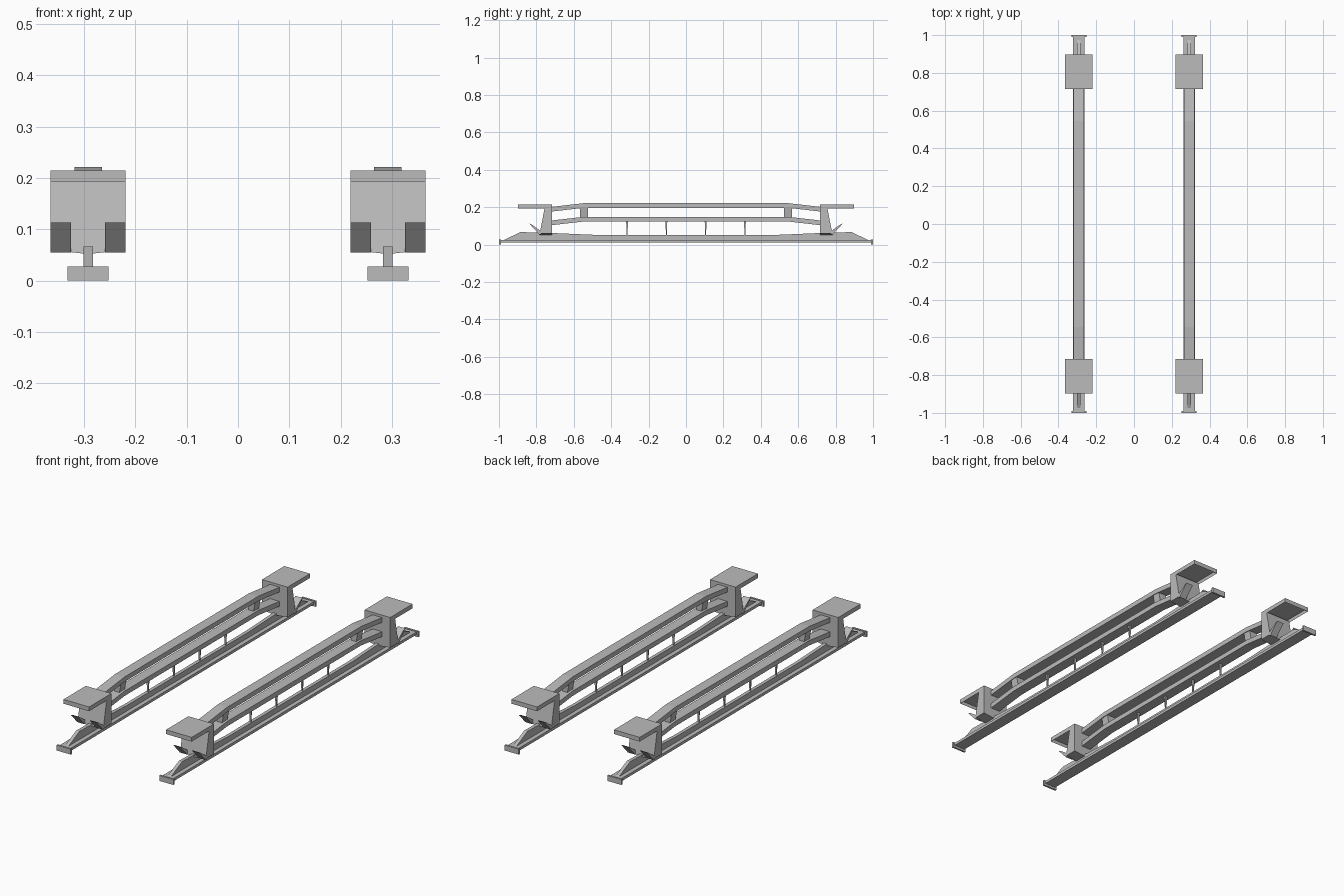
import bpy, bmesh
from mathutils import Vector

cube = bpy.data.objects.get("Cube")
if cube:
    bpy.data.objects.remove(cube, do_unlink=True)

grey = bpy.data.materials.new("light_grey")
grey.use_nodes = True
colour = (0.5, 0.5, 0.5, 1)
grey.diffuse_color = colour
grey.node_tree.nodes["Principled BSDF"].inputs["Base Color"].default_value = colour

TRACK = 0.292  # distance of each rail assembly from the centre line


def finish(name, bm):
    bmesh.ops.recalc_face_normals(bm, faces=bm.faces[:])
    mesh = bpy.data.meshes.new(name)
    bm.to_mesh(mesh)
    bm.free()
    mesh.materials.append(grey)
    obj = bpy.data.objects.new(name, mesh)
    bpy.context.collection.objects.link(obj)
    return obj


def prism(name, profile, x0, x1, side, end=1):
    """Extrude a (y, z) profile from x0 to x1, placed on one side and end."""
    bm = bmesh.new()
    face = bm.faces.new([bm.verts.new((side * TRACK + x0, y * end, z)) for y, z in profile])
    ext = bmesh.ops.extrude_face_region(bm, geom=[face])
    moved = [v for v in ext["geom"] if isinstance(v, bmesh.types.BMVert)]
    bmesh.ops.translate(bm, verts=moved, vec=(x1 - x0, 0, 0))
    return finish(name, bm)


def tapered_block(name, centre, top, bottom):
    """Box with separate (x, y) half sizes at top and bottom."""
    x, y, z0, z1 = centre
    bm = bmesh.new()
    bmesh.ops.create_cube(bm, size=2)
    for v in bm.verts:
        half = top if v.co.z > 0 else bottom
        v.co = Vector((x + v.co.x * half[0], y + v.co.y * half[1], z1 if v.co.z > 0 else z0))
    return finish(name, bm)


def mirrored(half):
    """Complete a symmetric outline from its +y half."""
    return half + [(-y, z) for y, z in reversed(half)]


def platform(side, end):
    """Slab with a shallow recess underneath."""
    bm = bmesh.new()
    bmesh.ops.create_cube(bm, size=1)
    for v in bm.verts:
        v.co = Vector((side * TRACK + v.co.x * 0.146, end * 0.807 + v.co.y * 0.182,
                       0.204 + v.co.z * 0.022))
    bm.faces.ensure_lookup_table()
    under = min(bm.faces, key=lambda f: f.calc_center_median().z)
    bmesh.ops.inset_region(bm, faces=[under], thickness=0.005)
    bmesh.ops.translate(bm, verts=under.verts[:], vec=(0, 0, 0.016))
    finish("platform", bm)


def column(side, end):
    """Wedge-shaped upright with a shallow keel along its bottom."""
    half = 0.073
    bm = bmesh.new()
    outline = [(-half, 0.2), (-half, 0.06), (-0.01, 0.053), (0.01, 0.053), (half, 0.06), (half, 0.2)]
    rows = []
    for outer in (False, True):
        row = []
        for x, z in outline:
            y = (0.755 if z > 0.1 else 0.782) if outer else 0.716
            row.append(bm.verts.new((side * TRACK + x, end * y, z)))
        rows.append(row)
        bm.faces.new(row)
    for i in range(len(outline)):
        j = (i + 1) % len(outline)
        bm.faces.new((rows[0][i], rows[0][j], rows[1][j], rows[1][i]))
    finish("column", bm)


for side in (-1, 1):
    # Long ground rail with a raised web
    prism("rail_flange", mirrored([(0.992, 0.011), (0.992, 0.025)]), -0.031, 0.031, side)
    prism("rail_web", mirrored([(0.985, 0.02), (0.885, 0.067), (0.78, 0.065), (0.5, 0.053)]),
          -0.009, 0.009, side)

    # Two bent beams carried between the columns
    for name, top in (("upper_beam", 0.222), ("lower_beam", 0.149)):
        low = top - 0.025
        outline = [(-0.72, top - 0.02), (-0.545, top), (0.545, top), (0.72, top - 0.02),
                   (0.72, low - 0.02), (0.545, low), (-0.545, low), (-0.72, low - 0.02)]
        prism(name, outline, -0.027, 0.027, side)

    # Slim posts between rail and lower beam
    for y in (-0.315, -0.105, 0.105, 0.315):
        tapered_block("post", (side * TRACK, y, 0.05, 0.126), (0.006, 0.005), (0.003, 0.002))

    for end in (-1, 1):
        column(side, end)
        platform(side, end)
        tapered_block("beam_link", (side * TRACK, end * 0.545, 0.147, 0.2),
                      (0.024, 0.022), (0.014, 0.022))
        tapered_block("end_plate", (side * TRACK, end * 0.995, 0, 0.028),
                      (0.04, 0.005), (0.04, 0.005))
        # Pair of flared flaps on the outer foot of the column
        for hand in (-1, 1):
            prism("flap", [(0.775, 0.055), (0.785, 0.055), (0.838, 0.113), (0.825, 0.108),
                           (0.775, 0.072)], hand * 0.033, hand * 0.073, side, end)
